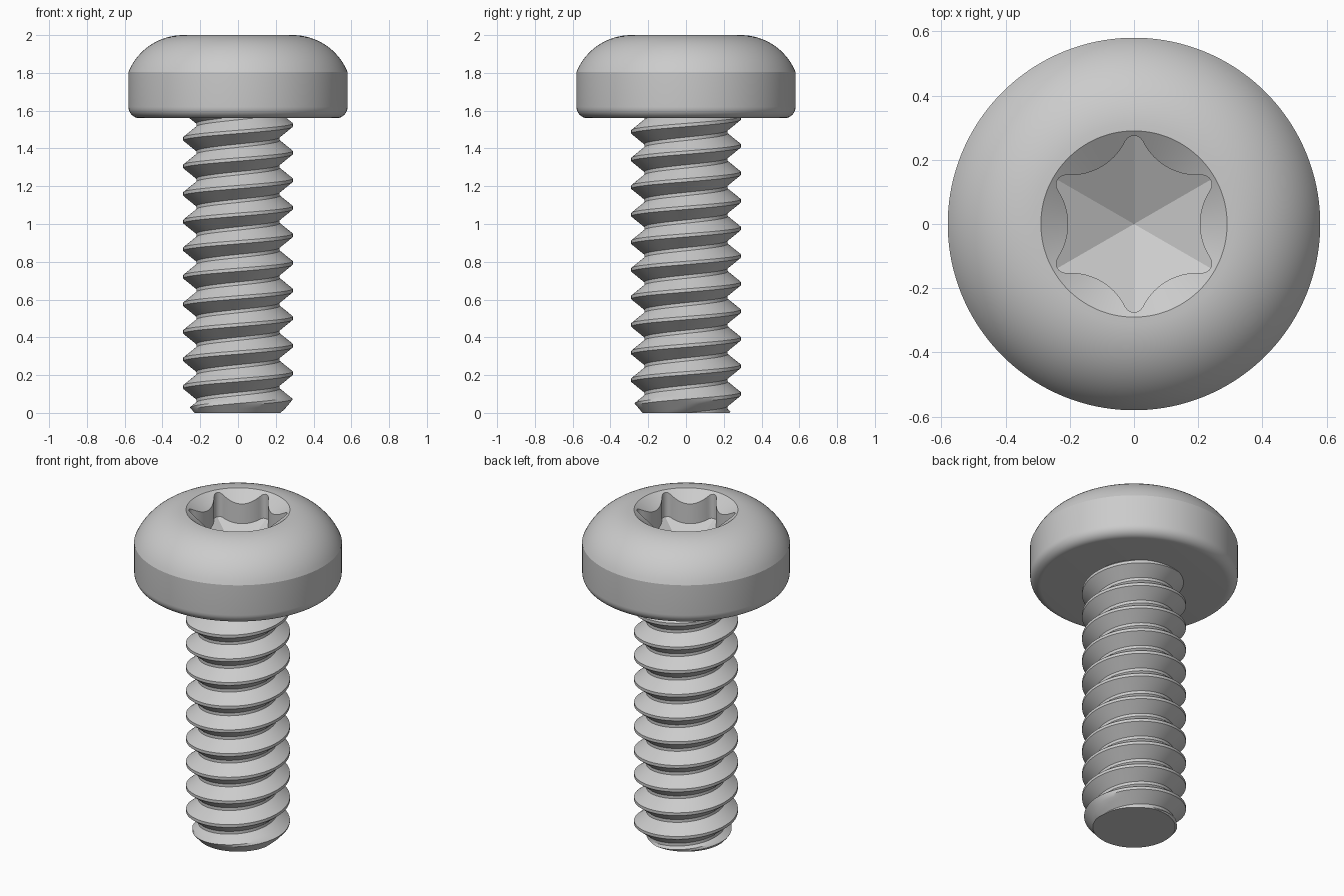
import bpy, bmesh
from math import sin, cos, pi, sqrt, radians, floor

if "Cube" in bpy.data.objects:
    bpy.data.objects.remove(bpy.data.objects["Cube"], do_unlink=True)

steel = bpy.data.materials.new("grey steel")
steel.use_nodes = True
GREY = (0.6, 0.6, 0.6, 1)
steel.diffuse_color = GREY
steel.node_tree.nodes["Principled BSDF"].inputs["Base Color"].default_value = GREY


def finish(bm, name, angle):
    bmesh.ops.recalc_face_normals(bm, faces=bm.faces)
    mesh = bpy.data.meshes.new(name)
    bm.to_mesh(mesh)
    bm.free()
    mesh.materials.append(steel)
    obj = bpy.data.objects.new(name, mesh)
    bpy.context.collection.objects.link(obj)
    bpy.ops.object.select_all(action='DESELECT')
    obj.select_set(True)
    bpy.context.view_layer.objects.active = obj
    bpy.ops.object.shade_smooth_by_angle(angle=radians(angle))
    return obj


# Head: stacked rings, from the underside over the dome and down into the socket
SEGS = 240
LOBE_C, LOBE_R = 0.245, 0.03      # rounded lobe tips
VALLEY_C, VALLEY_R = 0.395, 0.19  # curved flanks between lobes


def socket_radius(a):
    """Radius of the six-lobed outline at angle a."""
    phi = abs((a - pi / 6 + pi / 6) % (pi / 3) - pi / 6)
    if phi < radians(5.97):
        return LOBE_C * cos(phi) + sqrt(LOBE_R ** 2 - (LOBE_C * sin(phi)) ** 2)
    psi = pi / 6 - phi
    return VALLEY_C * cos(psi) - sqrt(VALLEY_R ** 2 - (VALLEY_C * sin(psi)) ** 2)


def countersink(a):
    r = socket_radius(a)
    return r, 2.0 - 0.7 * (0.29 - r)


def socket_floor(a):
    r = socket_radius(a)
    off = (a + pi / 6) % (pi / 3) - pi / 6
    return r, 1.70 + 0.58 * r * cos(off)


profile = []
for i in range(9):                # lower fillet
    t = pi / 2 * i / 8
    profile.append((0.52 + 0.06 * sin(t), 1.62 - 0.06 * cos(t)))
DOME = 0.313
for i in range(17):               # dome
    t = radians(67.9) * (1 - i / 16)
    profile.append((0.29 + DOME * sin(t), 2 - DOME + DOME * cos(t)))
rings = [lambda a, p=p: p for p in profile] + [countersink, socket_floor]

bm = bmesh.new()
loops = []
for ring in rings:
    loop = []
    for i in range(SEGS):
        a = 2 * pi * i / SEGS
        r, z = ring(a)
        loop.append(bm.verts.new((r * cos(a), r * sin(a), z)))
    loops.append(loop)
for low, high in zip(loops, loops[1:]):
    for i in range(SEGS):
        j = (i + 1) % SEGS
        bm.faces.new((low[i], low[j], high[j], high[i]))
bm.faces.new(loops[0])
tip = bm.verts.new((0, 0, 1.70))
for i in range(SEGS):
    bm.faces.new((loops[-1][i], loops[-1][(i + 1) % SEGS], tip))
finish(bm, "head", 24)

# Threaded shank: one continuous right-handed helical skin
PITCH, TURNS, STEPS = 0.146, 13, 96
CREST, ROOT = 0.29, 0.221
START = 0.064 - PITCH * 2         # crest height on the +x side
# (fraction of pitch, radius) for one thread, starting on the crest
tooth = [(-0.06, CREST), (0.06, CREST)]
tooth += [(0.06 + 0.38 * k / 4, CREST + (ROOT - CREST) * k / 4) for k in (1, 2, 3)]
tooth += [(0.44, ROOT), (0.56, ROOT)]
tooth += [(0.56 + 0.38 * k / 4, ROOT + (CREST - ROOT) * k / 4) for k in (1, 2, 3)]
K = len(tooth)

bm = bmesh.new()
columns = []
for i in range(STEPS):
    a = 2 * pi * i / STEPS
    column = []
    for k in range(K * TURNS + 1):
        f, r = tooth[k % K]
        z = START + PITCH * (k // K + f + i / STEPS)
        r = min(r, max(0.15, 0.23 + 0.85 * z))   # chamfered end
        column.append(bm.verts.new((r * cos(a), r * sin(a), z)))
    columns.append(column)
for i in range(STEPS):
    shift = K if i == STEPS - 1 else 0
    here, there = columns[i], columns[(i + 1) % STEPS]
    for k in range(K * TURNS - shift):
        bm.faces.new((here[k], there[k + shift], there[k + shift + 1], here[k + 1]))

# Trim flat at the tip and just inside the head
for z, normal in ((0, (0, 0, -1)), (1.565, (0, 0, 1))):
    cut = bmesh.ops.bisect_plane(
        bm, geom=bm.verts[:] + bm.edges[:] + bm.faces[:],
        plane_co=(0, 0, z), plane_no=normal, clear_outer=True)
    rim = [e for e in cut["geom_cut"] if isinstance(e, bmesh.types.BMEdge)]
    bmesh.ops.holes_fill(bm, edges=rim, sides=0)
finish(bm, "threaded_shank", 28)
